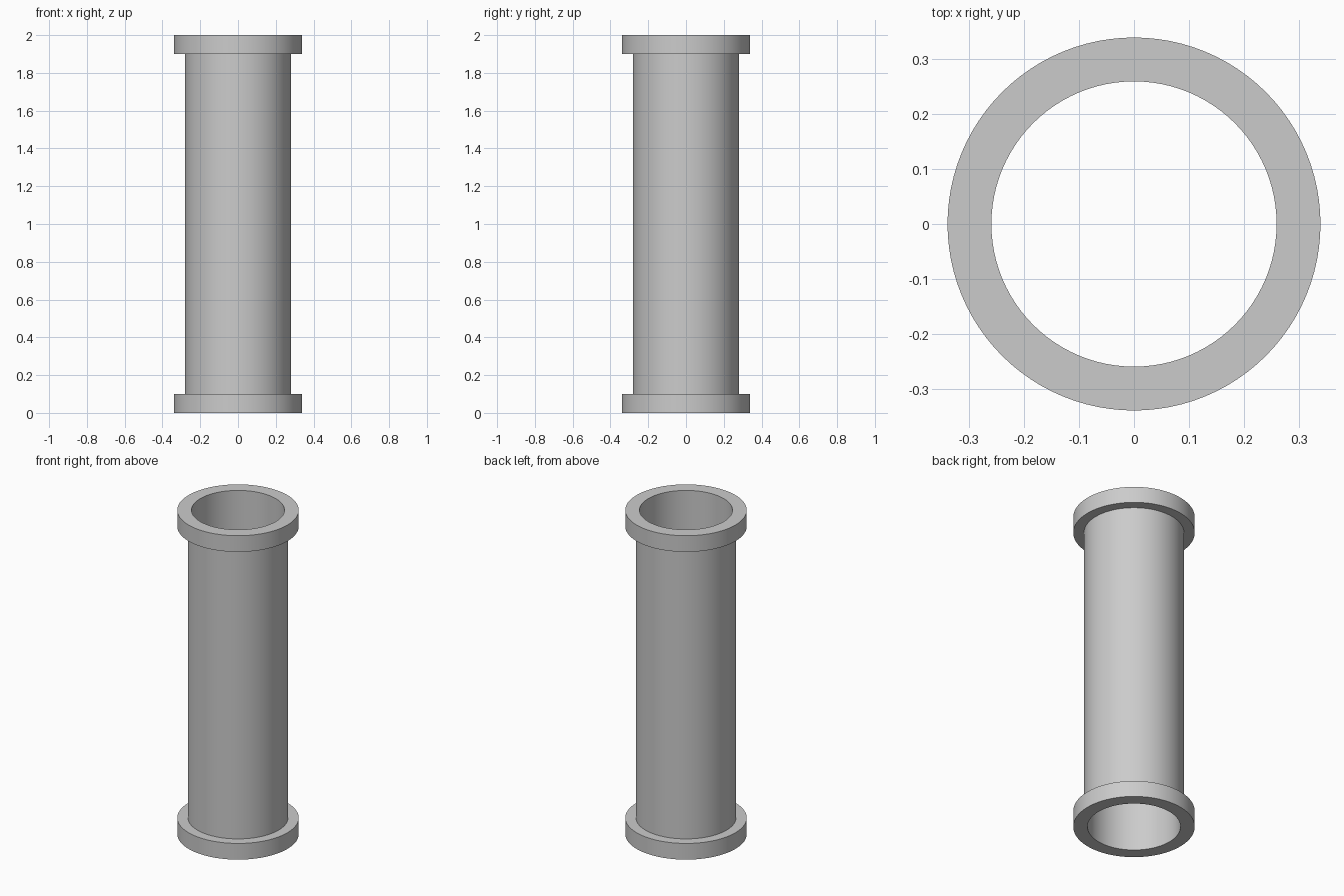
import bpy, bmesh, math

if "Cube" in bpy.data.objects:
    bpy.data.objects.remove(bpy.data.objects["Cube"])

SEGMENTS = 96
BORE, PIPE, FLANGE = 0.26, 0.28, 0.34
HEIGHT, FLANGE_T = 2.0, 0.1


def lathe(name, profile, segments=SEGMENTS):
    """Revolve a closed (radius, z) profile around the z axis."""
    bm = bmesh.new()
    rings = []
    for i in range(segments):
        a = 2 * math.pi * i / segments
        rings.append([bm.verts.new((r * math.cos(a), r * math.sin(a), z)) for r, z in profile])
    n = len(profile)
    for i in range(segments):
        a, b = rings[i], rings[(i + 1) % segments]
        for j in range(n):
            k = (j + 1) % n
            bm.faces.new((a[j], b[j], b[k], a[k]))
    bmesh.ops.recalc_face_normals(bm, faces=bm.faces)
    mesh = bpy.data.meshes.new(name)
    bm.to_mesh(mesh)
    bm.free()
    obj = bpy.data.objects.new(name, mesh)
    bpy.context.collection.objects.link(obj)
    bpy.ops.object.select_all(action='DESELECT')
    obj.select_set(True)
    bpy.context.view_layer.objects.active = obj
    bpy.ops.object.shade_smooth_by_angle(angle=math.radians(30))
    return obj


# Thin-walled pipe with a flange at each end; upper half mirrors the lower half
lower = [(BORE, 0), (FLANGE, 0), (FLANGE, FLANGE_T), (PIPE, FLANGE_T)]
upper = [(r, HEIGHT - z) for r, z in reversed(lower)]
lathe("flanged_pipe", lower + upper)
